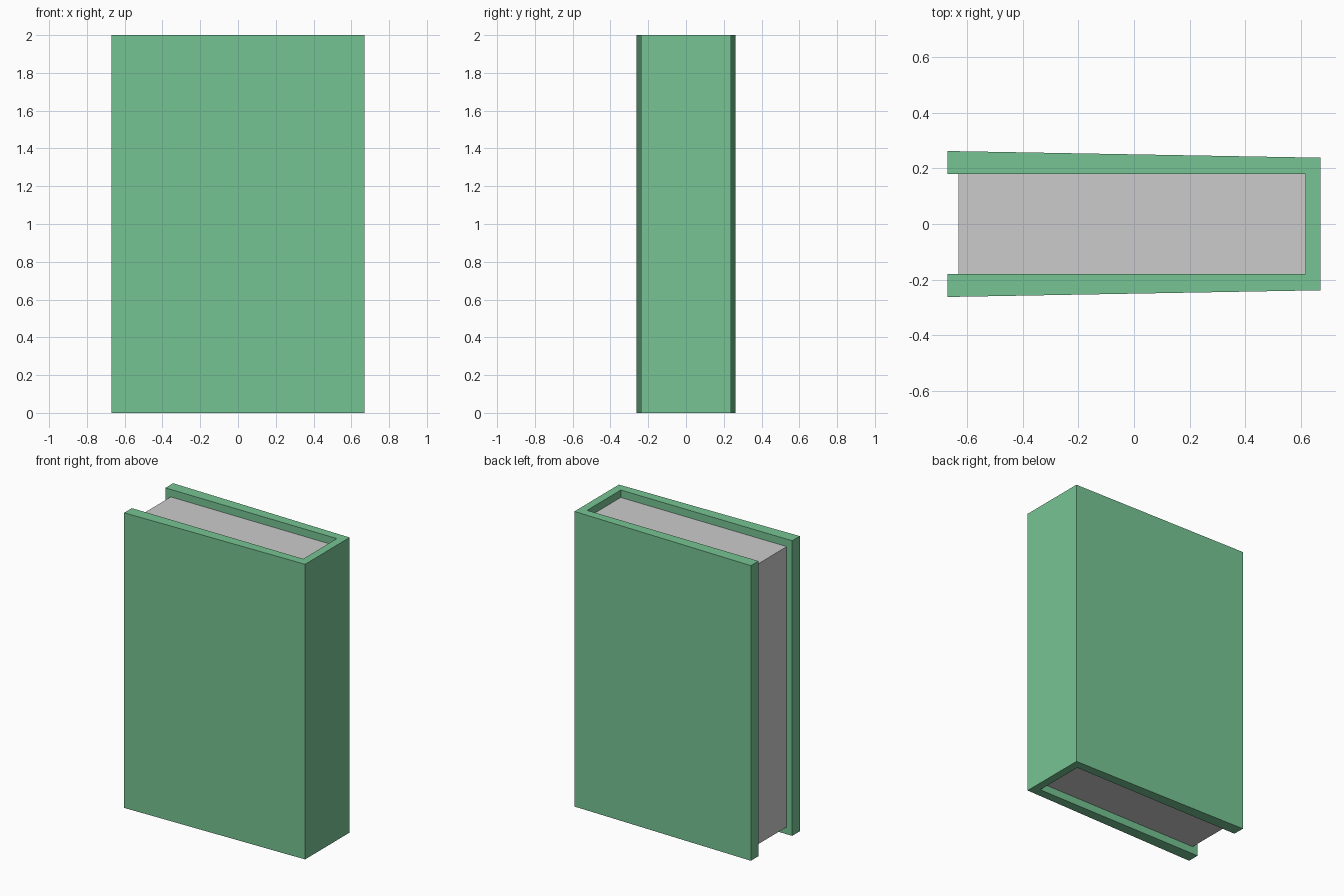
import bpy
import bmesh

if "Cube" in bpy.data.objects:
    bpy.data.objects.remove(bpy.data.objects["Cube"])


def extrude_profile(name, points, z0, z1):
    """Extrude a closed xy outline from z0 to z1."""
    bm = bmesh.new()
    face = bm.faces.new([bm.verts.new((x, y, z0)) for x, y in points])
    result = bmesh.ops.extrude_face_region(bm, geom=[face])
    top = [v for v in result["geom"] if isinstance(v, bmesh.types.BMVert)]
    bmesh.ops.translate(bm, verts=top, vec=(0, 0, z1 - z0))
    bmesh.ops.recalc_face_normals(bm, faces=bm.faces)
    mesh = bpy.data.meshes.new(name)
    bm.to_mesh(mesh)
    bm.free()
    obj = bpy.data.objects.new(name, mesh)
    bpy.context.collection.objects.link(obj)
    return obj


# Cover: U-shaped section, spine at +x, boards flaring towards -x
half = [(-0.67, 0.18), (-0.67, 0.262), (0.67, 0.238)]
inner = (0.615, 0.18)
outline = [inner] + half + [(x, -y) for x, y in reversed(half)] + [(inner[0], -inner[1])]
cover = extrude_profile("cover", outline, 0, 2)
green = bpy.data.materials.new("cover_green")
green.diffuse_color = (0.18, 0.55, 0.29, 1)
green.use_nodes = True
green.node_tree.nodes["Principled BSDF"].inputs["Base Color"].default_value = green.diffuse_color
cover.data.materials.append(green)

# Page block: recessed at top, bottom and fore edge
extrude_profile("pages", [(-0.63, -0.179), (0.615, -0.179), (0.615, 0.179), (-0.63, 0.179)], 0.05, 1.95)
